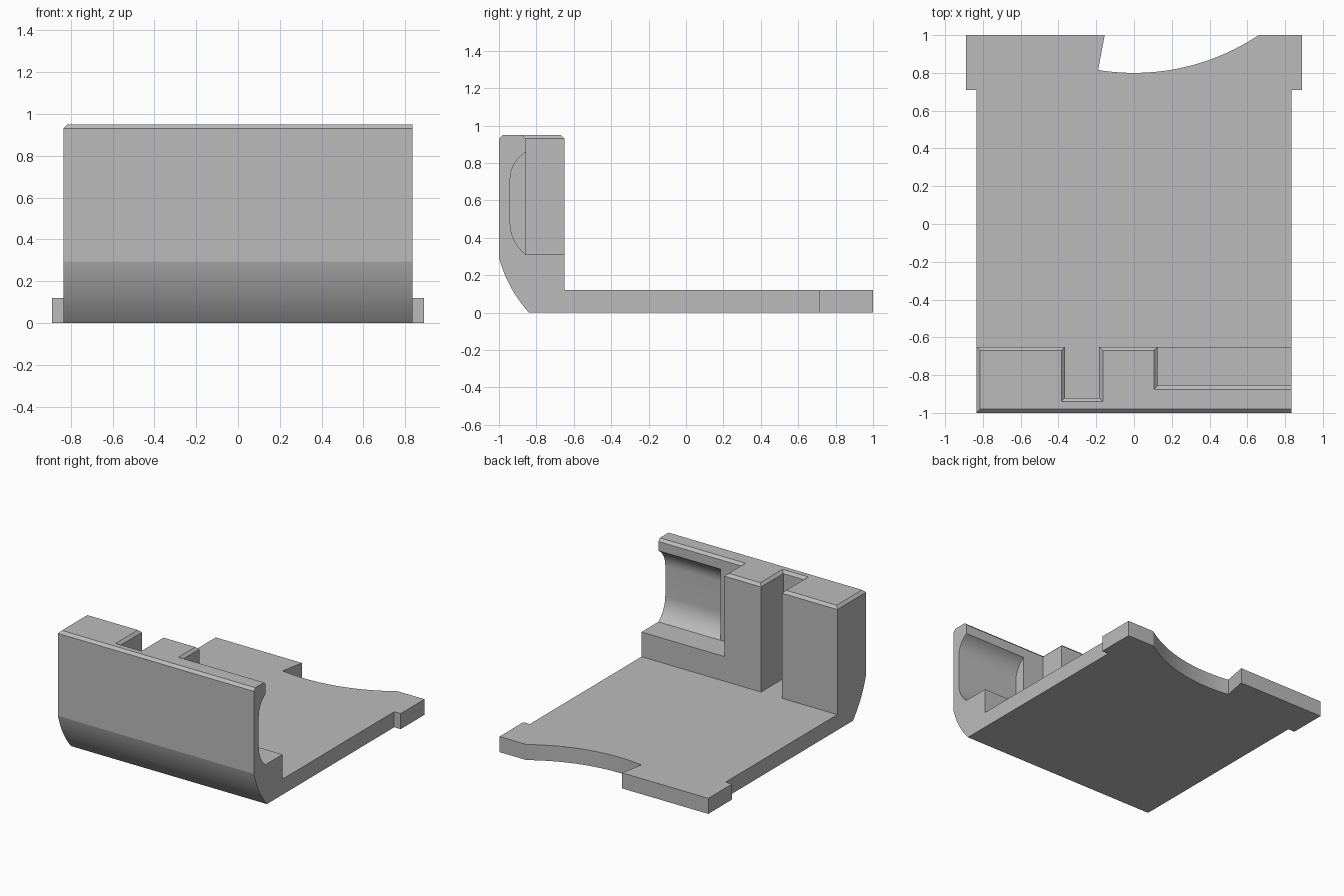
import bpy
import bmesh
from math import sin, cos, radians, sqrt
from mathutils import Vector

if "Cube" in bpy.data.objects:
    bpy.data.objects.remove(bpy.data.objects["Cube"], do_unlink=True)

grey = bpy.data.materials.new("mid grey")
grey.use_nodes = True
grey.diffuse_color = (0.5, 0.5, 0.5, 1)
grey.node_tree.nodes["Principled BSDF"].inputs["Base Color"].default_value = grey.diffuse_color


def prism(name, points, low, high, axis="Z", bevel_top=0, skip_x=None):
    """Extrude an outline along Z (x, y points) or X (y, z points)."""
    place = (lambda p, h: (p[0], p[1], h)) if axis == "Z" else (lambda p, h: (h, p[0], p[1]))
    bm = bmesh.new()
    face = bm.faces.new([bm.verts.new(place(p, low)) for p in points])
    extruded = bmesh.ops.extrude_face_region(bm, geom=[face])
    top = [v for v in extruded["geom"] if isinstance(v, bmesh.types.BMVert)]
    offset = Vector(place((0, 0), high - low))
    bmesh.ops.translate(bm, verts=top, vec=offset)
    bmesh.ops.recalc_face_normals(bm, faces=bm.faces)
    if bevel_top:
        rim = [e for e in bm.edges if all(abs(v.co.z - high) < 1e-4 for v in e.verts)
               and not all(abs(v.co.x - skip_x) < 1e-4 for v in e.verts)]
        bmesh.ops.bevel(bm, geom=rim, offset=bevel_top, segments=1, affect="EDGES")
    mesh = bpy.data.meshes.new(name)
    bm.to_mesh(mesh)
    bm.free()
    mesh.materials.append(grey)
    obj = bpy.data.objects.new(name, mesh)
    bpy.context.collection.objects.link(obj)
    return obj


def combine(target, tool, operation):
    """Apply a boolean and remove the tool object."""
    mod = target.modifiers.new(operation, "BOOLEAN")
    mod.operation, mod.object, mod.solver = operation, tool, "EXACT"
    bpy.context.view_layer.objects.active = target
    bpy.ops.object.modifier_apply(modifier=mod.name)
    bpy.data.objects.remove(tool, do_unlink=True)


def arc(start, end, a0, a1, steps=14):
    """Curve between two points, turning from a0 to a1 degrees off vertical."""
    a0, a1 = radians(a0), radians(a1)
    result = []
    for i in range(steps + 1):
        a = a0 + (a1 - a0) * i / steps
        u = (cos(a0) - cos(a)) / (cos(a0) - cos(a1))
        v = (sin(a) - sin(a0)) / (sin(a1) - sin(a0))
        result.append((start[0] + (end[0] - start[0]) * u,
                       start[1] + (end[1] - start[1]) * v))
    return result


W, EAR = 0.835, 0.89
FRONT, INNER, LIP = -1.0, -0.65, -0.855

# Base plate with side ears and the curved notch in its back edge
R = 1.189
notch = []
for i in range(33):
    x = 0.66 - 0.85 * i / 32
    notch.append((x, 0.8 + R - sqrt(R * R - x * x)))
outline = [(-W, FRONT), (W, FRONT), (W, 0.71), (EAR, 0.71), (EAR, 1)]
outline += notch + [(-0.155, 1), (-EAR, 1), (-EAR, 0.71), (-W, 0.71)]
body = prism("bracket_body", outline, 0, 0.12)

# Upright wall with a slot, two thick blocks and a thin lip, chamfered on top
wall = prism("upright_wall", [
    (-W, FRONT), (W, FRONT), (W, LIP), (0.125, LIP), (0.125, INNER),
    (-0.185, INNER), (-0.185, -0.92), (-0.365, -0.92), (-0.365, INNER), (-W, INNER),
], 0.05, 0.95, bevel_top=0.02, skip_x=W)
combine(body, wall, "UNION")

# Ledge below the lip
ledge = prism("ledge", [(0.1, -0.95), (W, -0.95), (W, INNER), (0.1, INNER)], 0.05, 0.31)
combine(body, ledge, "UNION")

# Curved lower front
curve = arc((FRONT, 0.294), (-0.84, 0), 15, 42)
cutter = prism("front_cutter", [(-1.1, 0.294)] + curve + [(-0.84, -0.1), (-1.1, -0.1)],
               -1, 1, axis="X")
combine(body, cutter, "DIFFERENCE")

# Scooped recess behind the lip, open at the end
lower = arc((-0.94, 0.48), (LIP, 0.31), 0, 53)
upper = arc((-0.94, 0.71), (LIP, 0.858), 0, 60)
cutter = prism("scoop_cutter", lower + [(-0.8, 0.34), (-0.8, 0.83)] + upper[::-1],
               0.305, 1, axis="X")
combine(body, cutter, "DIFFERENCE")

# Smooth the curves and keep the machined edges crisp
bpy.ops.object.select_all(action="DESELECT")
body.select_set(True)
bpy.context.view_layer.objects.active = body
bpy.ops.object.shade_smooth_by_angle(angle=radians(12))
